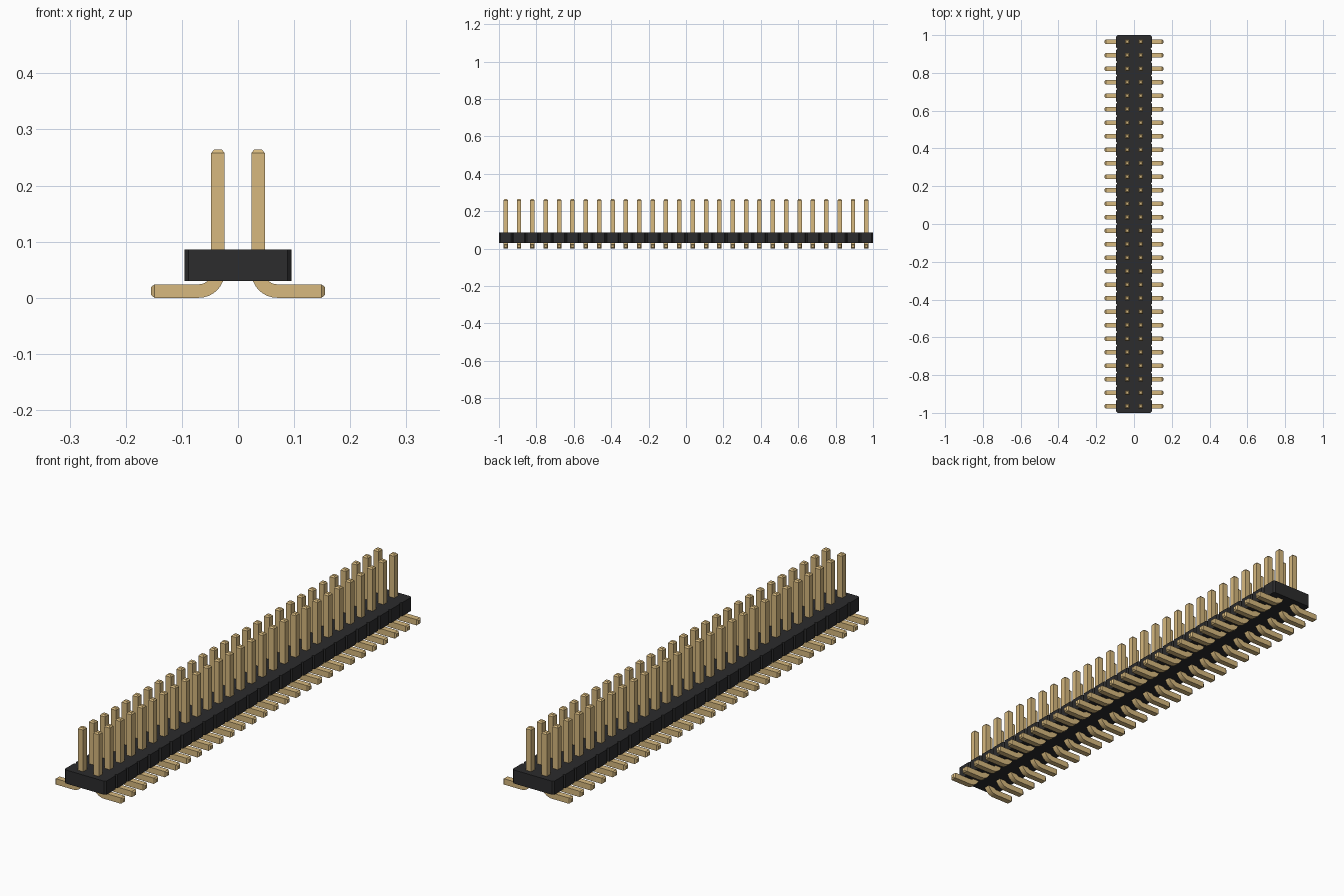
import bpy, bmesh, math

if "Cube" in bpy.data.objects:
    bpy.data.objects.remove(bpy.data.objects["Cube"], do_unlink=True)

COUNT = 28
PITCH = 2 / COUNT
FIRST_Y = -1 + PITCH / 2


def material(name, color):
    m = bpy.data.materials.new(name)
    m.use_nodes = True
    m.diffuse_color = color
    m.node_tree.nodes["Principled BSDF"].inputs["Base Color"].default_value = color
    return m


def finish(bm, name, mat):
    bmesh.ops.recalc_face_normals(bm, faces=bm.faces[:])
    mesh = bpy.data.meshes.new(name)
    bm.to_mesh(mesh)
    bm.free()
    mesh.materials.append(mat)
    obj = bpy.data.objects.new(name, mesh)
    bpy.context.collection.objects.link(obj)
    return obj


black = material("black plastic", (0.025, 0.025, 0.026, 1))
gold = material("gold metal", (0.68, 0.485, 0.21, 1))

# Housing: a row of chamfered cells extruded upward
HALF_W, CHAMFER, BASE, TOP = 0.095, PITCH / 10, 0.03, 0.086
side = []
for i in range(COUNT):
    y = -1 + i * PITCH
    side += [(HALF_W - CHAMFER, y), (HALF_W, y + CHAMFER), (HALF_W, y + PITCH - CHAMFER)]
side.append((HALF_W - CHAMFER, 1))
outline = side + [(-x, y) for x, y in reversed(side)]
bm = bmesh.new()
face = bm.faces.new([bm.verts.new((x, y, BASE)) for x, y in outline])
ext = bmesh.ops.extrude_face_region(bm, geom=[face])
bmesh.ops.translate(bm, vec=(0, 0, TOP - BASE),
                    verts=[v for v in ext["geom"] if isinstance(v, bmesh.types.BMVert)])
finish(bm, "housing", black)

# Pin: square section swept down, round the bend and out along the foot
HALF, TIP, BEND = 0.012, 0.007, 0.034
PIN_X, PIN_TOP, FOOT_END, CUT = PITCH / 2, 0.264, 0.155, 0.006
stations = [(PIN_X, PIN_TOP, 0, TIP), (PIN_X, PIN_TOP - CUT, 0, HALF)]
for i in range(9):
    a = math.pi / 2 * i / 8
    stations.append((PIN_X + BEND * (1 - math.cos(a)),
                     HALF + BEND * (1 - math.sin(a)), a, HALF))
stations += [(FOOT_END - CUT, HALF, math.pi / 2, HALF),
             (FOOT_END, HALF, math.pi / 2, TIP)]

bm = bmesh.new()
rings = []
for x, z, a, h in stations:
    rings.append([bm.verts.new((x + s * h * math.cos(a), FIRST_Y + t * h, z + s * h * math.sin(a)))
                  for s, t in ((-1, -1), (1, -1), (1, 1), (-1, 1))])
for r, q in zip(rings, rings[1:]):
    for k in range(4):
        n = (k + 1) % 4
        bm.faces.new((r[k], r[n], q[n], q[k]))
bm.faces.new(rings[0])
bm.faces.new(rings[-1])
pins = finish(bm, "contact_pins", gold)

# Repeat along the housing and mirror to the other row
row = pins.modifiers.new("Row", "ARRAY")
row.count = COUNT
row.use_relative_offset = False
row.use_constant_offset = True
row.constant_offset_displace = (0, PITCH, 0)
pins.modifiers.new("Both rows", "MIRROR").use_axis = (True, False, False)

# Smooth only the shallow steps of the bend
bpy.ops.object.select_all(action="DESELECT")
pins.select_set(True)
bpy.context.view_layer.objects.active = pins
bpy.ops.object.shade_smooth_by_angle(angle=math.radians(25))
